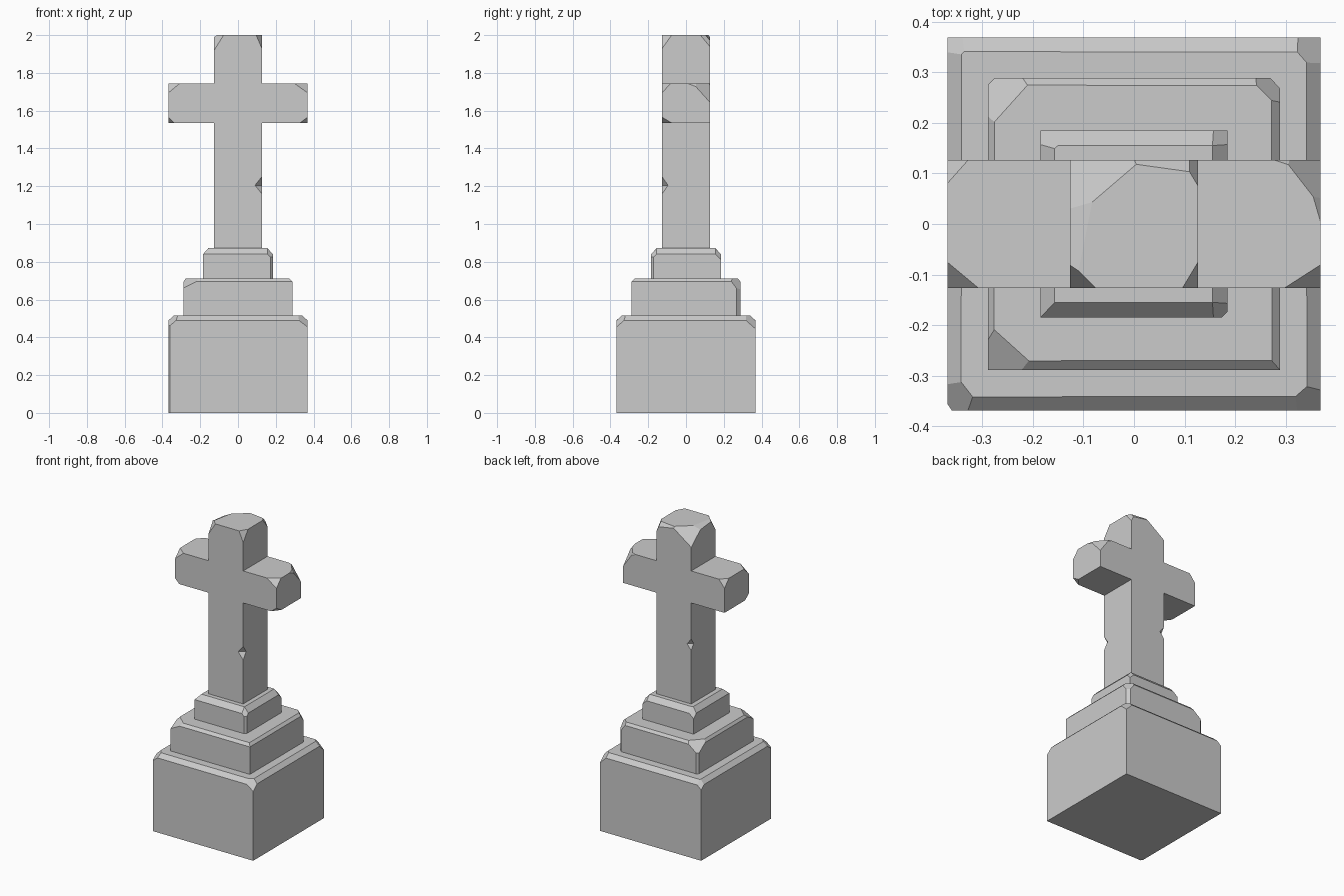
import bpy
import bmesh
from mathutils import Vector, Matrix

if "Cube" in bpy.data.objects:
    bpy.data.objects.remove(bpy.data.objects["Cube"])

stone = bpy.data.materials.new("weathered_grey_stone")
stone.use_nodes = True
GREY = (0.6, 0.6, 0.6, 1)
stone.diffuse_color = GREY
stone.node_tree.nodes["Principled BSDF"].inputs["Base Color"].default_value = GREY
FAR = 50  # an intercept this long leaves that axis uncut


def finish(name, bm):
    bmesh.ops.recalc_face_normals(bm, faces=bm.faces)
    mesh = bpy.data.meshes.new(name)
    bm.to_mesh(mesh)
    bm.free()
    mesh.materials.append(stone)
    obj = bpy.data.objects.new(name, mesh)
    bpy.context.collection.objects.link(obj)
    return obj


def block(name, low, high, chips, open_side=None):
    """Box whose corners and edges are sliced off; a chip is (signs, depths)."""
    low, high = Vector(low), Vector(high)
    middle, half = (low + high) / 2, (high - low) / 2
    bm = bmesh.new()
    bmesh.ops.create_cube(bm, size=2, matrix=Matrix.Translation(middle) @ Matrix.Diagonal((*half, 1)))
    for signs, depths in chips:
        corner = Vector([m + s * h for m, s, h in zip(middle, signs, half)])
        normal = Vector([s / d for s, d in zip(signs, depths)])
        point = corner - normal / normal.length_squared
        normal.normalize()
        cut = bmesh.ops.bisect_plane(bm, geom=bm.verts[:] + bm.edges[:] + bm.faces[:], dist=1e-5,
                                     plane_co=point, plane_no=normal, clear_outer=True)
        rim = [e for e in cut["geom_cut"] if isinstance(e, bmesh.types.BMEdge) and e.is_boundary]
        if len(rim) > 2:
            bmesh.ops.edgeloop_fill(bm, edges=rim)
    if open_side:  # the hidden face against the shaft
        bm.normal_update()
        hidden = [f for f in bm.faces if f.normal.x * open_side > 0.99]
        bmesh.ops.delete(bm, geom=hidden, context="FACES")
    return finish(name, bm)


def top_bevel(left, right, front, back, drop):
    return [((-1, 1, 1), (left, FAR, drop)), ((1, 1, 1), (right, FAR, drop)),
            ((1, -1, 1), (FAR, front, drop)), ((1, 1, 1), (FAR, back, drop))]


def tier(name, half, bottom, top, chips):
    return block(name, (-half, -half, bottom), (half, half, top), chips)


# Stepped pedestal
tier("pedestal_base", 0.368, 0, 0.515, top_bevel(0.027, 0.027, 0.027, 0.028, 0.026) + [
    ((-1, -1, 1), (0.07, 0.09, 0.06)), ((1, -1, 1), (0.08, 0.07, 0.06)),
    ((1, 1, 1), (0.07, 0.08, 0.07)), ((-1, 1, 1), (0.06, 0.06, 0.05)),
    ((-1, -1, 1), (0.008, 0.012, FAR))])
tier("pedestal_middle", 0.288, 0.515, 0.712, top_bevel(0.012, 0.016, 0.018, 0.014, 0.017) + [
    ((-1, -1, 1), (0.10, 0.09, 0.05)), ((-1, 1, 1), (0.09, 0.10, 0.07)),
    ((1, 1, 1), (0.06, 0.06, 0.08)), ((1, 1, 1), (0.018, 0.02, FAR)),
    ((-1, 1, 1), (0.012, 0.012, FAR))])
tier("pedestal_upper", 0.185, 0.712, 0.872, top_bevel(0.028, 0.03, 0.03, 0.03, 0.032) + [
    ((1, -1, 1), (0.06, 0.06, 0.06)), ((-1, 1, 1), (0.07, 0.06, 0.06)),
    ((1, -1, 1), (0.012, 0.012, FAR)), ((1, 1, 1), (0.06, 0.06, 0.06))])

# Upright shaft with a broken top
shaft = block("cross_shaft", (-0.126, -0.126, 0.872), (0.126, 0.126, 2), [
    ((-1, 1, 1), (0.14, 0.12, 0.10)), ((-1, 1, 1), (0.06, 0.3, 0.03)),
    ((-1, -1, 1), (0.05, 0.05, 0.08)), ((1, -1, 1), (0.03, 0.05, 0.07)),
    ((1, 1, 1), (0.18, 0.025, 0.03)), ((1, 1, 1), (0.03, 0.05, 0.06))])

# Small knocks in two of the shaft's edges
for sx, sy, height, size in [(1, -1, 1.205, 0.036), (-1, 1, 1.26, 0.03)]:
    bm = bmesh.new()
    bmesh.ops.create_uvsphere(bm, u_segments=4, v_segments=2, radius=size,
                              matrix=Matrix.Translation((sx * 0.126, sy * 0.126, height))
                              @ Matrix.Diagonal((1, 0.85, 1.25, 1)))
    cutter = finish("knock_cutter", bm)
    cutter.hide_render = True
    knock = shaft.modifiers.new("knock", "BOOLEAN")
    knock.operation = "DIFFERENCE"
    knock.solver = "EXACT"
    knock.object = cutter
    bpy.context.view_layer.objects.active = shaft
    bpy.ops.object.modifier_apply(modifier=knock.name)
    bpy.data.objects.remove(cutter)

# Chipped cross arms
block("left_arm", (0.126, -0.126, 1.535), (0.368, 0.126, 1.745), [
    ((1, 1, 1), (0.07, 0.09, 0.10)), ((1, 1, 1), (0.035, 0.12, 0.045)),
    ((1, 1, 1), (0.09, 0.03, 0.04)), ((1, -1, 1), (0.07, 0.045, 0.05)),
    ((1, -1, -1), (0.04, 0.05, 0.03))], open_side=-1)
block("right_arm", (-0.368, -0.126, 1.535), (-0.126, 0.126, 1.745), [
    ((-1, -1, 1), (0.06, 0.05, 0.05)), ((-1, 1, 1), (0.04, 0.045, 0.05)),
    ((-1, -1, -1), (0.03, 0.04, 0.03))], open_side=1)
